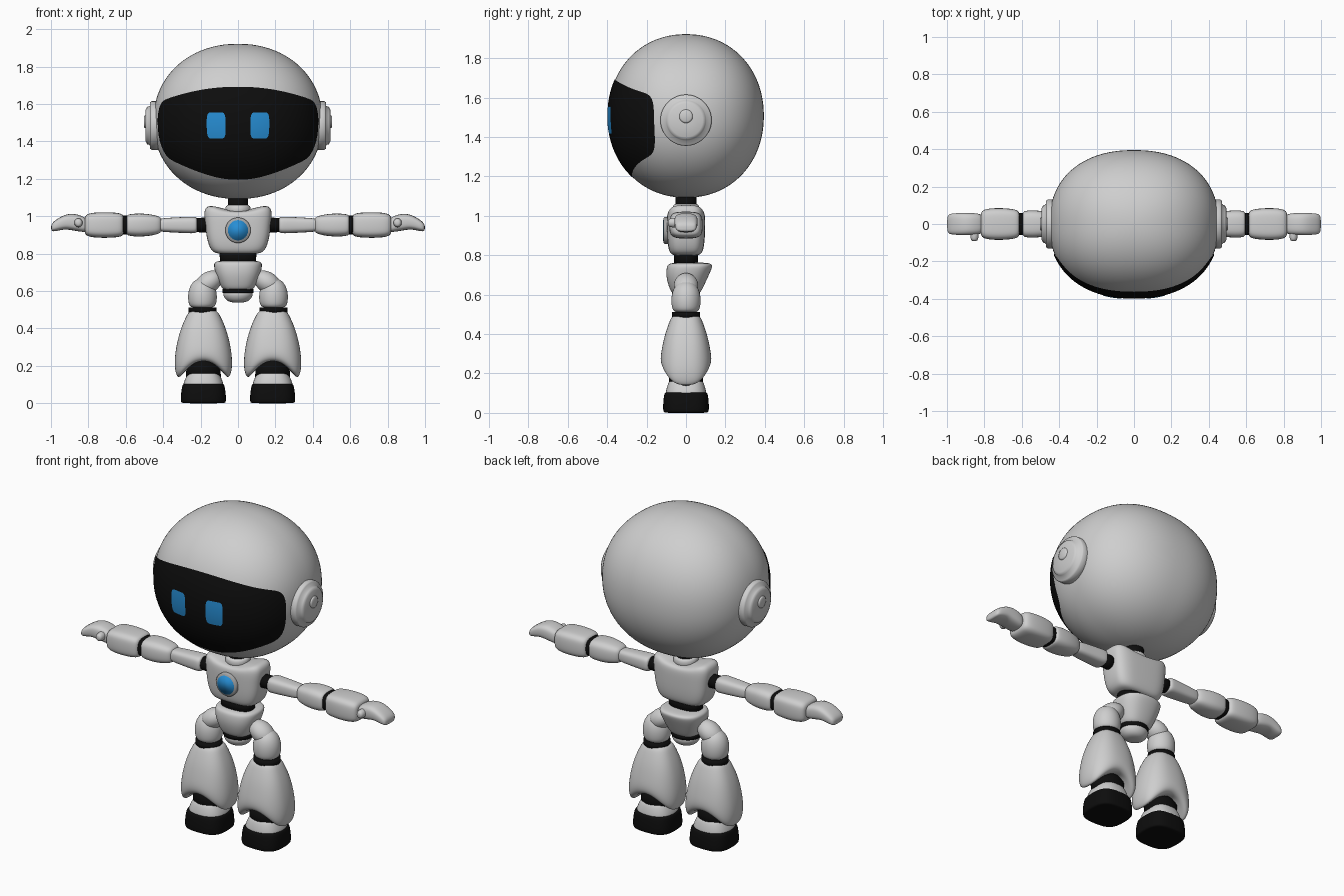
import bpy, bmesh, math

if "Cube" in bpy.data.objects:
    bpy.data.objects.remove(bpy.data.objects["Cube"])


def material(name, r, g, b):
    m = bpy.data.materials.new(name)
    m.diffuse_color = (r, g, b, 1)
    m.use_nodes = True
    m.node_tree.nodes["Principled BSDF"].inputs["Base Color"].default_value = m.diffuse_color
    return m


SHELL = material("shell grey", 0.62, 0.62, 0.62)
RIM = material("rim grey", 0.38, 0.38, 0.38)
BLACK = material("black", 0.004, 0.004, 0.004)
BLUE = material("blue", 0.02, 0.27, 0.66)


def spow(v, e):
    return math.copysign(abs(v) ** e, v)


def finish(name, bm, mat, sub=0):
    me = bpy.data.meshes.new(name)
    bm.to_mesh(me)
    bm.free()
    me.materials.append(mat)
    for p in me.polygons:
        p.use_smooth = True
    ob = bpy.data.objects.new(name, me)
    bpy.context.collection.objects.link(ob)
    if sub:
        ob.modifiers.new("smooth", 'SUBSURF').levels = sub
        ob.modifiers["smooth"].render_levels = sub
    return ob


def loft(name, rings, mat, axis='z', c=(0, 0), e=2.0, n=20, sub=2, s=1, fn=None):
    """Skin superellipse rings (t, half_a, half_b, [offset_a, offset_b]) along an axis."""
    bm = bmesh.new()
    loops = []
    for r in rings:
        t, a, b = r[:3]
        oa, ob = r[3:] if len(r) > 3 else (0, 0)
        loop = []
        for i in range(n):
            ang = 2 * math.pi * i / n
            u = c[0] + oa + a * spow(math.cos(ang), 2 / e)
            v = c[1] + ob + b * spow(math.sin(ang), 2 / e)
            co = {'z': (u, v, t), 'x': (s * t, u, v), 'y': (u, t, v)}[axis]
            loop.append(bm.verts.new(fn(*co) if fn else co))
        loops.append(loop)
    for p, q in zip(loops, loops[1:]):
        for i in range(n):
            j = (i + 1) % n
            bm.faces.new((p[i], p[j], q[j], q[i]))
    bm.faces.new(loops[0])
    bm.faces.new(loops[-1])
    bmesh.ops.recalc_face_normals(bm, faces=bm.faces[:])
    return finish(name, bm, mat, sub)


# Head shell
HA, HB, HC, HZ, HE, VE = 0.453, 0.395, 0.415, 1.507, 2.25, 2.1


def head_scale(z):
    return max(0.0, 1 - abs((z - HZ) / HC) ** VE) ** (1 / VE)


rings = []
for i in range(49):
    z = HZ + HC * math.sin(math.pi * (i / 48 - 0.5) * 0.985)
    rings.append((z, HA * head_scale(z), HB * head_scale(z)))
loft("head", rings, SHELL, e=HE, n=96, sub=0)


def face_patch(name, mid, half, z_low, z_high, power, off, mat, nu=48, nv=16):
    """Thin plate following the head front, between two height curves."""
    bm = bmesh.new()
    grid = []
    for i in range(nu + 1):
        u = math.sin(math.pi / 2 * (2 * i / nu - 1))
        phi = mid + half * u
        lo, hi = z_low(phi), z_high(phi)
        h = (hi - lo) / 2 * max(0.0, 1 - abs(u) ** power) ** 0.3
        col = []
        for j in range(nv + 1):
            z = (lo + hi) / 2 + h * (2 * j / nv - 1)
            k = head_scale(z) * off
            col.append(bm.verts.new((HA * k * spow(math.sin(phi), 2 / HE),
                                     -HB * k * spow(math.cos(phi), 2 / HE), z)))
        grid.append(col)
    for p, q in zip(grid, grid[1:]):
        for j in range(nv):
            bm.faces.new((p[j], q[j], q[j + 1], p[j + 1]))
    bmesh.ops.remove_doubles(bm, verts=bm.verts[:], dist=1e-6)
    finish(name, bm, mat)


# Visor and eyes
WS = math.sin(1.2)
face_patch("visor", 0, 1.2,
           lambda p: 1.195 + 0.12 * (math.sin(p) / WS) ** 2,
           lambda p: 1.692 - 0.078 * (math.sin(p) / WS) ** 2, 24, 1.01, BLACK)
for side, s in (("left", 1), ("right", -1)):
    face_patch(side + "_eye", s * 0.22, 0.107, lambda p: 1.415, lambda p: 1.555,
               8, 1.017, BLUE, 20, 8)

# Neck
loft("neck", [(1.0, .053, .053), (1.12, .053, .053)], BLACK, sub=0, n=32)
loft("neck_collar", [(1.0, .07, .07), (1.045, .07, .07), (1.06, .062, .062), (1.063, .03, .03)],
     SHELL)


# Torso, with a dip in the top edge
def dip(x, y, z):
    f = max(0.0, 1 - (x / 0.14) ** 2) * max(0.0, (z - 0.98) / 0.08)
    return (x, y, z - 0.035 * f)


loft("torso", [(.798, .06, .04), (.80, .12, .07), (.82, .148, .088), (.88, .168, .096),
               (.95, .175, .098), (1.02, .184, .098), (1.05, .172, .088), (1.06, .14, .06),
               (1.06, .03, .02)], SHELL, e=3.6, n=28, fn=dip)

# Chest light
loft("chest_light_rim", [(-.07, .068, .068), (-.108, .068, .068), (-.114, .063, .063)],
     RIM, 'y', (0, .925), n=40, sub=0)
loft("chest_light", [(-.10, .054, .054), (-.117, .054, .054)], BLUE, 'y', (0, .925), n=40, sub=0)

# Waist and pelvis
loft("waist", [(.74, .095, .06), (.82, .10, .062)], BLACK, e=2.5, n=32, sub=0)
loft("pelvis", [(.60, .04, .04), (.605, .08, .07), (.63, .096, .085), (.69, .122, .108, 0, .005),
                (.74, .132, .118, 0, .018), (.76, .125, .112, 0, .022), (.763, .06, .05, 0, .02)],
     SHELL, e=2.5)
loft("pelvis_seam", [(.59, .083, .072), (.612, .083, .072)], BLACK, n=32, sub=0)
loft("pelvis_bowl", [(.538, .02, .02), (.542, .05, .045), (.56, .074, .066), (.597, .088, .076),
                     (.60, .04, .04)], SHELL)

for side, s in (("left", 1), ("right", -1)):
    # Ear disc, stepped
    loft(side + "_ear", [(.40, .13, .13), (.462, .13, .13), (.470, .124, .124), (.472, .104, .104),
                         (.486, .10, .10), (.494, .085, .085), (.495, .02, .02)],
         SHELL, 'x', (0, 1.485), n=48, sub=0, s=s)
    loft(side + "_ear_knob", [(.48, .035, .035), (.499, .034, .034), (.503, .026, .026)],
         SHELL, 'x', (0, 1.505), n=32, sub=0, s=s)

    # Arm
    arm = dict(axis='x', c=(0, .953), s=s)
    loft(side + "_shoulder_joint", [(.14, .04, .04), (.24, .04, .038)], BLACK, sub=0, **arm)
    loft(side + "_upper_arm", [(.218, .025, .02), (.219, .05, .042), (.24, .053, .046),
                               (.33, .047, .041), (.43, .042, .036), (.44, .02, .02)],
         SHELL, e=3, **arm)
    loft(side + "_elbow", [(.408, .02, .02), (.412, .045, .042), (.44, .06, .053), (.51, .074, .064),
                           (.58, .073, .06), (.596, .065, .052), (.598, .03, .03)],
         SHELL, e=3, **arm)
    loft(side + "_elbow_seam", [(.58, .06, .05), (.63, .06, .05)], BLACK, e=3, sub=0, **arm)
    loft(side + "_forearm", [(.61, .03, .03), (.612, .067, .055), (.635, .08, .066), (.71, .087, .07),
                             (.78, .084, .067), (.812, .073, .057), (.82, .055, .04),
                             (.82, .02, .02)], SHELL, e=3.6, **arm)

    # Mitten hand and thumb
    loft(side + "_hand", [(.80, .048, .036, 0, -.005), (.84, .058, .044, 0, .008),
                          (.88, .060, .046, 0, .016), (.92, .060, .040, 0, .018),
                          (.96, .058, .034, 0, .004), (.99, .054, .026, 0, -.010),
                          (.998, .040, .014, 0, -.014), (.999, .01, .004, 0, -.014)],
         SHELL, e=3, **arm)
    loft(side + "_thumb", [(-.03, .024, .026), (-.07, .023, .025), (-.088, .018, .02),
                           (-.092, .006, .006)], SHELL, 'y', (s * .853, .965), n=16)

    # Hip and thigh
    bpy.ops.mesh.primitive_uv_sphere_add(segments=32, ring_count=20, location=(s * .158, 0, .645),
                                         rotation=(0, s * 0.6, 0), scale=(.08, .062, .056))
    hip = bpy.context.object
    hip.name = side + "_hip"
    hip.data.materials.append(SHELL)
    bpy.ops.object.shade_smooth()
    cx = s * .19
    loft(side + "_thigh", [(.51, .03, .03), (.512, .064, .062), (.535, .077, .074), (.59, .08, .077),
                           (.64, .062, .062), (.665, .03, .03), (.667, .01, .01)],
         SHELL, c=(cx, 0))
    loft(side + "_knee_seam", [(.48, .074, .072), (.512, .074, .072)], BLACK, c=(cx, 0), n=32, sub=0)

    # Flared shin with an arched hem
    def arch(x, y, z, cx=s * .185):
        f = max(0.0, 1 - ((x - cx) / .135) ** 2) * max(0.0, (.34 - z) / .21)
        return (x, y, z + .10 * f)

    cx = s * .185
    loft(side + "_shin", [(.50, .03, .03), (.498, .072, .068), (.47, .09, .082), (.40, .122, .108),
                          (.31, .146, .124), (.22, .157, .131), (.16, .150, .126),
                          (.13, .134, .108), (.124, .115, .09), (.13, .06, .05), (.13, .01, .01)],
         SHELL, c=(cx, 0), e=2.5, n=28, fn=arch)

    # Ankle, shoe and sole
    loft(side + "_ankle", [(.12, .095, .085), (.20, .09, .085), (.24, .05, .06)], BLACK,
         c=(cx, 0), n=32, sub=0)
    loft(side + "_shoe", [(.07, .113, .108), (.11, .108, .104), (.15, .09, .092), (.17, .074, .08),
                          (.175, .03, .03)], SHELL, c=(cx, 0), e=2.5)
    loft(side + "_sole", [(0, .03, .03), (0, .115, .11), (.006, .122, .117), (.05, .121, .117),
                          (.095, .114, .112), (.106, .108, .105), (.106, .05, .05)],
         BLACK, c=(cx, 0), e=3, n=24)
